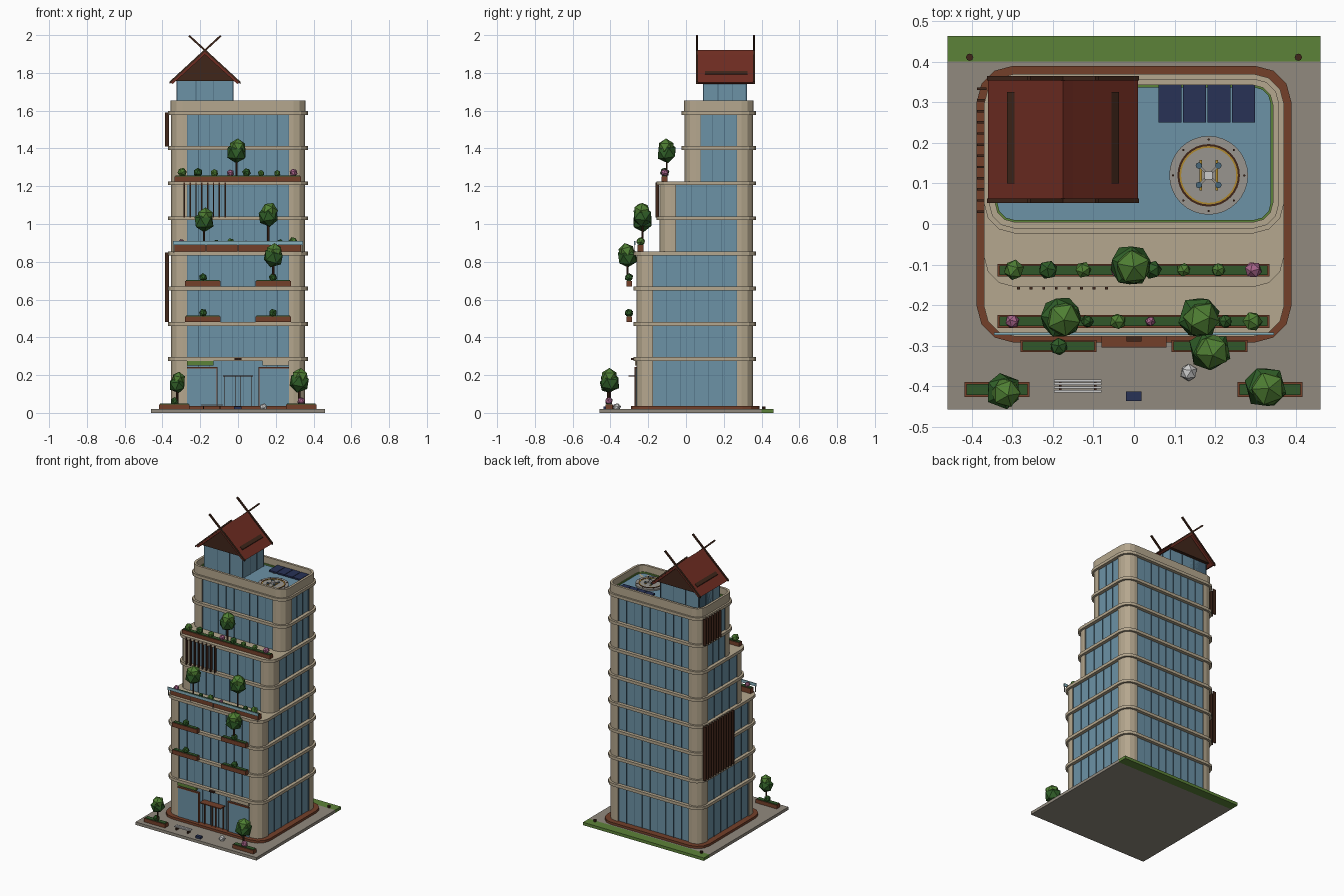
import bpy, bmesh, math, random
from mathutils import Matrix, Vector

if "Cube" in bpy.data.objects:
    bpy.data.objects.remove(bpy.data.objects["Cube"])
random.seed(4)

def mat(name, hexv):
    m = bpy.data.materials.new(name)
    c = [int(hexv[i:i + 2], 16) / 255 for i in (0, 2, 4)]
    m.diffuse_color = [((v + .055) / 1.055) ** 2.4 for v in c] + [1]
    m.use_nodes = True
    m.node_tree.nodes["Principled BSDF"].inputs["Base Color"].default_value = m.diffuse_color
    return m

STONE, GLASS, MULL = mat("stone", "B5A78E"), mat("glass", "6C92A6"), mat("mullion", "48677A")
BRICK, ROOF, WOOD = mat("brick", "74402A"), mat("roof_red", "702D22"), mat("dark_wood", "40261A")
PAVE, GRASS, SOIL = mat("paving", "918A7E"), mat("grass", "5C8238"), mat("hedge", "31572A")
LEAF, LEAF2, PINK = mat("leaf_dark", "2F5D27"), mat("leaf_light", "4F7F33"), mat("blossom", "A9648A")
SOLAR, PAD, YEL, PALE = mat("solar", "283256"), mat("pad", "98958F"), mat("yellow", "B08A30"), mat("pale", "C8C8C4")
RAIL = mat("rail_glass", "86B0BC")

def finish(name, bm, m):
    bmesh.ops.recalc_face_normals(bm, faces=bm.faces)
    me = bpy.data.meshes.new(name)
    bm.to_mesh(me); bm.free()
    me.materials.append(m)
    o = bpy.data.objects.new(name, me)
    bpy.context.collection.objects.link(o)
    return o

def add_prism(bm, pts, a, b, axis='z'):
    f = (lambda p, h: (p[0], p[1], h)) if axis == 'z' else (lambda p, h: (p[0], h, p[1]))
    lo = [bm.verts.new(f(p, a)) for p in pts]
    hi = [bm.verts.new(f(p, b)) for p in pts]
    bm.faces.new(lo); bm.faces.new(hi)
    for i in range(len(pts)):
        j = (i + 1) % len(pts)
        bm.faces.new((lo[i], lo[j], hi[j], hi[i]))

def prism(name, pts, a, b, m, axis='z'):
    bm = bmesh.new(); add_prism(bm, pts, a, b, axis)
    return finish(name, bm, m)

def boxes(name, lst, m):
    bm = bmesh.new()
    for x0, x1, y0, y1, z0, z1 in lst:
        add_prism(bm, [(x0, y0), (x1, y0), (x1, y1), (x0, y1)], z0, z1)
    return finish(name, bm, m)

def cyl(name, x, y, z0, z1, r, m, n=24):
    return prism(name, [(x + r * math.cos(i * math.tau / n), y + r * math.sin(i * math.tau / n)) for i in range(n)], z0, z1, m)

def rrect(x0, x1, y0, y1, r, n=3):
    pts = []
    for cx, cy, s in ((x1 - r, y1 - r, 0), (x0 + r, y1 - r, 1), (x0 + r, y0 + r, 2), (x1 - r, y0 + r, 3)):
        for i in range(n + 1):
            t = (s + i / n) * math.pi / 2
            pts.append((cx + r * math.cos(t), cy + r * math.sin(t)))
    return pts

def ring(name, outer, inner, a, b, m):
    bm = bmesh.new(); n = len(outer)
    L = [[bm.verts.new((p[0], p[1], h)) for p in ps] for ps, h in ((outer, a), (outer, b), (inner, b), (inner, a))]
    for k in range(4):
        for i in range(n):
            j = (i + 1) % n
            bm.faces.new((L[k][i], L[k][j], L[(k + 1) % 4][j], L[(k + 1) % 4][i]))
    return finish(name, bm, m)

def blob(name, x, y, z, r, m, sub=1):
    bm = bmesh.new()
    bmesh.ops.create_icosphere(bm, subdivisions=sub, radius=r)
    rot = Matrix.Rotation(random.uniform(0, 6), 3, 'Z') @ Matrix.Rotation(random.uniform(-.5, .5), 3, 'X')
    for v in bm.verts:
        v.co = rot @ v.co + Vector((x, y, z))
    return finish(name, bm, m)

def tree(x, y, z0, z, r):
    cyl("tree_trunk", x, y, z0, z, .006, WOOD, 6)
    blob("tree_crown_low", x, y, z - .008, r, LEAF)
    blob("tree_crown_top", x + .006, y - .004, z + .022, r * .82, LEAF2)

def planter(x0, x1, y0, y1, z0, z1):
    boxes("planter_box", [(x0, x1, y0, y1, z0, z1)], BRICK)
    boxes("planter_hedge", [(x0 + .005, x1 - .005, y0 + .004, y1 - .004, z1 - .005, z1 + .004)], SOIL)

# Site: paving, grass strip, plinth
boxes("paving", [(-.46, .46, -.457, .4, 0, .02)], PAVE)
boxes("grass_strip", [(-.46, .46, .4, .463, 0, .02)], GRASS)
prism("plinth", rrect(-.388, .388, -.292, .39, .09), .012, .036, BRICK)

# Tower tiers: glass core, rounded corner columns, mullions
X, YB, C, R = .355, .355, .086, .06
tiers = [(-.262, .03, .85), (-.14, .85, 1.22), (-.008, 1.22, 1.6)]
for y0, z0, z1 in tiers:
    g = .008
    prism("glass_core", rrect(-X + g, X - g, y0 + g, YB - g, R), z0, z1, GLASS)
    bm = bmesh.new()
    arc = [(X - R + R * math.cos(t * math.pi / 6), R * math.sin(t * math.pi / 6) - R) for t in range(4)]
    for sx in (1, -1):
        for sy, ye in ((1, YB), (-1, y0)):
            prof = [(X, -C)] + arc + [(X - C, 0), (X - C, -C)]
            add_prism(bm, [(sx * px, ye + sy * py) for px, py in prof], z0, z1)
    finish("corner_columns", bm, STONE)
    w, lst = .0015, []
    for i in range(10):
        x = -X + C + i * (2 * X - 2 * C) / 9
        for ya in (y0 + .004, YB - .012):
            lst.append((x - w, x + w, ya, ya + .008, z0, z1))
    a, b = y0 + C, YB - C
    n = max(2, round((b - a) / .075))
    for i in range(n + 1):
        y = a + i * (b - a) / n
        for xa in (-X + .004, X - .012):
            lst.append((xa, xa + .008, y - w, y + w, z0, z1))
    boxes("mullions", lst, MULL)

# Floor bands
for z, y0 in ((.285, -.262), (.47, -.262), (.658, -.262), (.844, -.262), (1.03, -.14), (1.216, -.14), (1.402, -.008), (1.588, -.008)):
    e = .015
    prism("floor_band", rrect(-X - e, X + e, y0 - e, YB + e, R + e), z - .01, z + .01, STONE)

# Roof parapet with a green edging
P = lambda d: rrect(-X - .003 + d, X + .003 - d, -.011 + d, YB + .003 - d, R + .003 - min(d, .04))
ring("parapet", P(0), P(.016), 1.59, 1.655, STONE)
ring("roof_edging", P(.016), P(.021), 1.595, 1.61, GRASS)

# Roof pavilion with steep gable and crossed finials
boxes("pavilion_glass", [(-.322, -.028, .092, .32, 1.595, 1.78)], GLASS)
boxes("pavilion_mullions", [(x - .002, x + .002, .089, .323, 1.598, 1.775) for x in (-.32, -.222, -.128, -.03)]
      + [(-.325, -.025, y - .002, y + .002, 1.598, 1.765) for y in (.094, .17, .245, .318)], MULL)
prism("gable_infill", [(-.335, 1.758), (-.015, 1.758), (-.175, 1.9)], .075, .342, WOOD, 'y')
prism("gable_roof", [(-.36, 1.748), (-.175, 1.916), (.01, 1.748), (-.005, 1.742), (-.175, 1.897), (-.345, 1.742)], .058, .36, ROOF, 'y')
prism("ridge_cap", [(-.2, 1.897), (-.175, 1.921), (-.15, 1.897), (-.175, 1.91)], .058, .36, ROOF, 'y')
for s in (1, -1):
    q = lambda dx, z: (-.175 + s * dx, z)
    prism("roof_vent_strip", [q(.12, 1.808), q(.12, 1.811), q(.138, 1.795), q(.138, 1.79)], .1, .325, WOOD, 'y')
    for y in (.052, .354):
        prism("crossed_finial", [q(-.187, 1.742), q(-.187, 1.754), q(.08, 2.0), q(.088, 1.993)], y, y + .011, WOOD, 'y')

# Solar panels
boxes("solar_panels", [(.06 + i * .0605, .117 + i * .0605, .25, .345, 1.612, 1.622) for i in range(4)], SOLAR)
boxes("solar_feet", [(x, x + .008, y, y + .008, 1.595, 1.613) for x in (.08, .27) for y in (.265, .325)], PAD)

# Landing pad with small drone
HX, HY = .184, .12
cyl("landing_pad", HX, HY, 1.595, 1.61, .097, PAD, 32)
circ = lambda r: [(HX + r * math.cos(i * math.tau / 32), HY + r * math.sin(i * math.tau / 32)) for i in range(32)]
ring("pad_ring_dark", circ(.077), circ(.072), 1.608, 1.613, WOOD)
ring("pad_ring_yellow", circ(.072), circ(.068), 1.608, 1.612, YEL)
boxes("drone_skids", [(HX + s * .02 - .003, HX + s * .02 + .003, HY - .038, HY + .038, 1.608, 1.614) for s in (-1, 1)], YEL)
boxes("drone_body", [(HX - .01, HX + .01, HY - .01, HY + .01, 1.612, 1.624)], PALE)
for sx in (-1, 1):
    for sy in (-1, 1):
        prism("drone_arm", [(HX, HY + sy * .004), (HX + sx * .004, HY), (HX + sx * .026, HY + sy * .022), (HX + sx * .022, HY + sy * .026)], 1.614, 1.619, PAD)
        cyl("drone_rotor", HX + sx * .024, HY + sy * .024, 1.618, 1.621, .008, MULL, 8)
for i in range(8):
    t = i * math.pi / 4
    cyl("pad_lamp", HX + .088 * math.cos(t), HY + .088 * math.sin(t), 1.608, 1.616, .003, WOOD, 6)

# Timber sun screens: front middle tier and two on the left wall
boxes("front_screen", [(-.288 + i * .031, -.281 + i * .031, -.162, -.143, 1.035, 1.22) for i in range(8)], WOOD)
boxes("left_screen_low", [(-.387, -.364, .33 - i * .0275, .336 - i * .0275, .48, .85) for i in range(12)], WOOD)
boxes("left_screen_high", [(-.387, -.364, .33 - i * .0275, .336 - i * .0275, 1.41, 1.59) for i in range(7)], WOOD)

# Entrance
for s in (-1, 1):
    a, b = sorted((s * .27, s * .112))
    boxes("shopfront_glass", [(a, b, -.268, -.255, .036, .235)], GLASS)
    boxes("shopfront_frame", [(a, b, -.272, -.258, .235, .242), (s * .112 - .003, s * .112 + .003, -.272, -.258, .036, .242)], BRICK)
    a, b = sorted((s * .27, s * .13))
    boxes("fascia_panel", [(a, b, -.27, -.256, .25, .275)], GRASS if s < 0 else STONE)
boxes("entrance_canopy", [(-.08, .08, -.305, -.255, .192, .198)], BRICK)
boxes("door_frame", [(x - .002, x + .002, -.266, -.256, .036, .192) for x in (-.07, -.015, .015, .07)], BRICK)
boxes("entrance_lamp", [(-.018, .018, -.29, -.27, .28, .29)], WOOD)

# Balcony planters
for z in (.482, .67):
    for s in (-1, 1):
        a, b = sorted((s * .28, s * .092))
        planter(a, b, -.316, -.286, z, z + .029)
        blob("balcony_shrub", s * .185, -.302, z + .047, .023, LEAF)
tree(.187, -.31, .7, .832, .056)

# Terrace planters, rail, shrubs
planter(-.336, .334, -.256, -.224, .853, .888)
boxes("terrace_rail", [(-.345, .345, -.274, -.268, .89, .91)], RAIL)
boxes("rail_posts", [(x - .002, x + .002, -.273, -.269, .85, .892) for x in (-.34, -.17, 0, .17, .34)], PAD)
planter(-.336, .334, -.13, -.098, 1.225, 1.252)
for x, r, m in ((-.3, .018, PINK), (-.115, .016, LEAF), (-.04, .021, LEAF2), (.04, .013, PINK), (.225, .018, LEAF), (.292, .025, LEAF2)):
    blob("terrace_shrub", x, -.24, .892 + r * .6, r, m)
for x, r, m in ((-.296, .026, LEAF2), (-.212, .025, LEAF), (-.125, .021, LEAF2), (-.04, .02, PINK), (.045, .024, LEAF),
                (.122, .018, LEAF2), (.208, .018, LEAF2), (.294, .022, PINK)):
    blob("upper_shrub", x, -.113, 1.258 + r * .6, r, m)
tree(-.18, -.23, .88, 1.02, .056)
tree(.16, -.23, .88, 1.048, .056)
tree(-.008, -.102, 1.25, 1.385, .056)

# Street planters and trees
for a, b, x in ((-.418, -.258, -.335), (.255, .415, .335)):
    planter(a, b, -.426, -.39, .018, .045)
    blob("street_shrub", x, -.408, .062, .022, LEAF if x < 0 else PINK)
tree(-.322, -.412, .04, .158, .047)
tree(.324, -.402, .04, .17, .056)

# Street furniture
boxes("bench_slats", [(-.197, -.08, y, y + .006, .04, .045) for y in (-.415, -.406, -.397, -.389)], PALE)
boxes("bench_legs", [(x, x + .006, -.414, -.384, .018, .041) for x in (-.185, -.098)], WOOD)
boxes("info_box", [(-.02, .018, -.436, -.413, .018, .035)], SOLAR)
blob("boulder", .135, -.366, .03, .022, PALE)
for s in (-1, 1):
    cyl("garden_lamp", s * .405, .411, .018, .034, .009, WOOD, 8)
